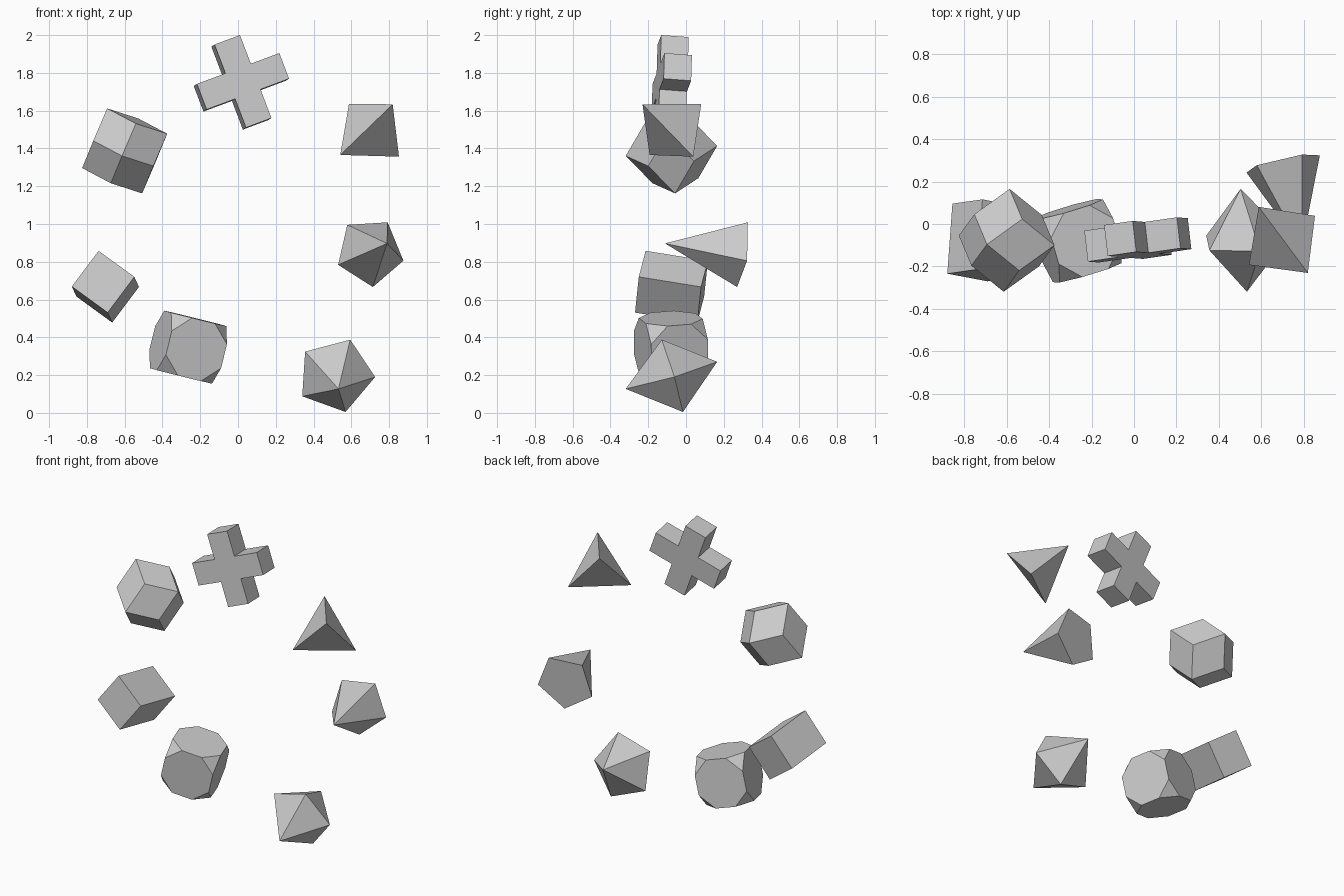
import bpy, bmesh
from math import cos, sin, tau, sqrt
from itertools import product
from mathutils import Vector, Matrix

if "Cube" in bpy.data.objects:
    bpy.data.objects.remove(bpy.data.objects["Cube"])


def place(name, bm, centre, z_dir, x_dir):
    """Turn a bmesh into an object whose local z and x follow the given directions."""
    bmesh.ops.recalc_face_normals(bm, faces=bm.faces)
    mesh = bpy.data.meshes.new(name)
    bm.to_mesh(mesh)
    bm.free()
    obj = bpy.data.objects.new(name, mesh)
    bpy.context.collection.objects.link(obj)
    z = Vector(z_dir).normalized()
    x = Vector(x_dir)
    x = (x - z * x.dot(z)).normalized()
    rot = Matrix((x, z.cross(x), z)).transposed().to_4x4()
    obj.matrix_world = Matrix.Translation(centre) @ rot


def solid(name, points, centre, z_dir, x_dir):
    """Convex solid around the points, with coplanar triangles merged."""
    bm = bmesh.new()
    for p in points:
        bm.verts.new(p)
    bmesh.ops.convex_hull(bm, input=bm.verts)
    bmesh.ops.dissolve_limit(bm, angle_limit=0.01, verts=bm.verts, edges=bm.edges)
    place(name, bm, centre, z_dir, x_dir)


def ring(n, r):
    return [(r * cos(tau * i / n), r * sin(tau * i / n), 0) for i in range(n)]


def axis_points(r):
    return [Vector([s * r if i == k else 0 for i in range(3)]) for k in range(3) for s in (-1, 1)]


signs = list(product((-1, 1), repeat=3))

# Plus-shaped prism at the top
bm = bmesh.new()
w, a, d = 0.0725, 0.235, 0.0735
quarter = [Vector((a, -w, -d)), Vector((a, w, -d)), Vector((w, w, -d))]
outline = [Matrix.Rotation(tau * i / 4, 3, 'Z') @ p for i in range(4) for p in quarter]
face = bm.faces.new([bm.verts.new(p) for p in outline])
ext = bmesh.ops.extrude_face_region(bm, geom=[face], use_keep_orig=True)
top = [v for v in ext['geom'] if isinstance(v, bmesh.types.BMVert)]
bmesh.ops.translate(bm, verts=top, vec=(0, 0, 2 * d))
place("cross", bm, (0.018, -0.075, 1.75), (0.115, -0.99, 0.075), (0.219, 0.032, 0.082))

# Regular tetrahedron: alternate corners of a cube
solid("tetrahedron", [Vector(s) * 0.137 for s in signs if s[0] * s[1] * s[2] > 0],
      (0.70, -0.076, 1.498), (-0.136, 0.02, 0.003), (0.004, 0.001, 0.137))

# Pentagonal pyramid pointing forward
solid("pentagonal_pyramid", ring(5, 0.187) + [(0, 0, 0.412)],
      (0.698, 0.288, 0.852), (0.091, -0.399, 0.045), (0.094, 0.037, 0.156))

# Pentagonal double pyramid
solid("pentagonal_bipyramid", ring(5, 0.21) + [(0, 0, 0.253), (0, 0, -0.253)],
      (0.517, -0.077, 0.199), (0.030, -0.485, -0.144), (0.077, -0.053, 0.188))

# Truncated cube
t, h = sqrt(2) - 1, 0.157
corners = [Vector([s[i] * h * (t if i == k else 1) for i in range(3)])
           for s in signs for k in range(3)]
solid("truncated_cube", corners, (-0.264, -0.079, 0.348),
      (0.28, -0.957, -0.08), (0.24, -0.01, 0.97))

# Square prism
solid("square_prism", [(0.1185 * x, 0.1185 * y, 0.1675 * z) for x, y, z in signs],
      (-0.702, -0.077, 0.668), (-0.072, -0.985, 0.158), (-0.142, -0.02, -0.19))

# Rhombic dodecahedron: cube corners plus axis points
solid("rhombic_dodecahedron", [Vector(s) * 0.122 for s in signs] + axis_points(0.244),
      (-0.60, -0.077, 1.387), (-0.014, -0.2425, -0.0265), (-0.0925, -0.019, 0.2245))
